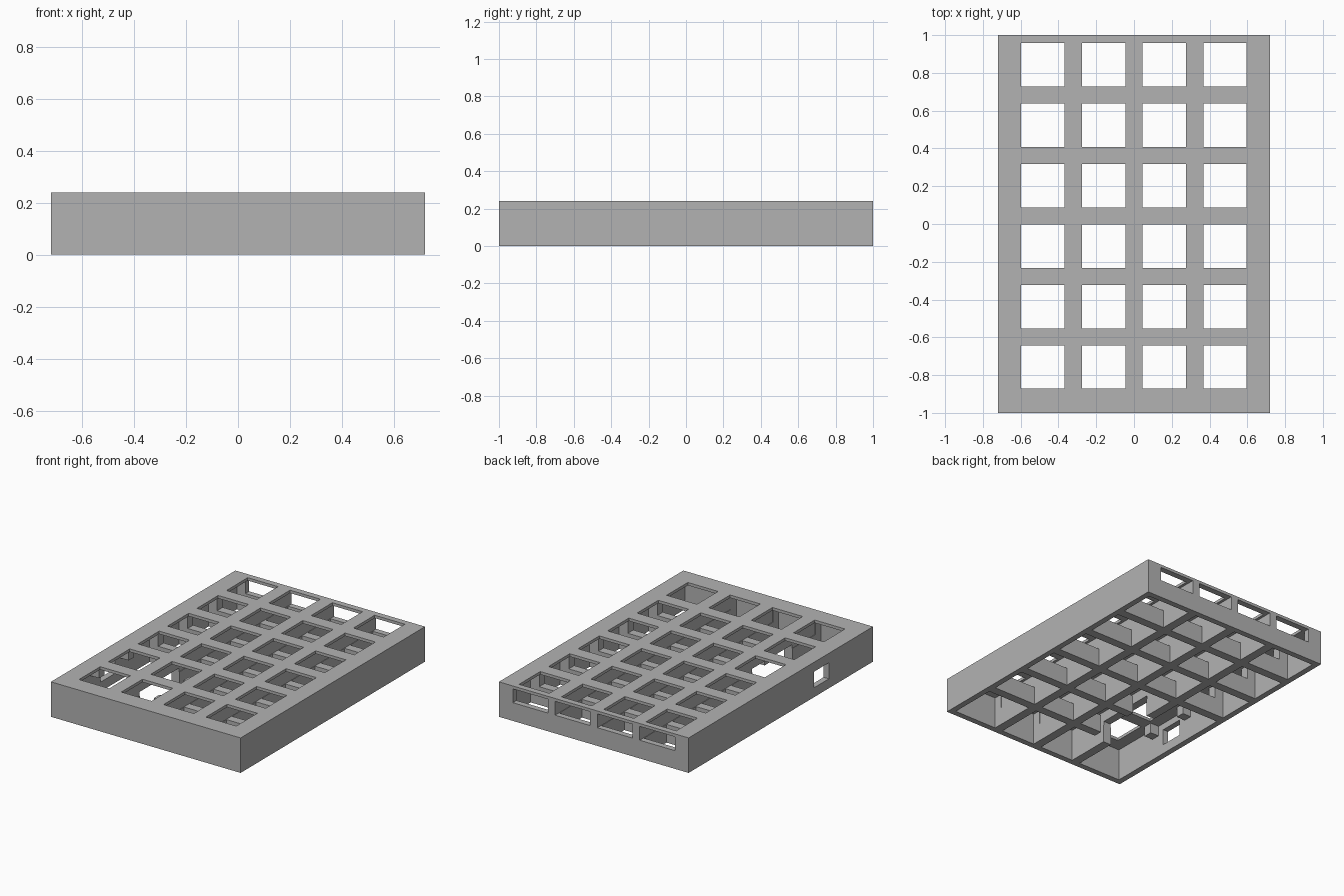
import bpy, bmesh

if "Cube" in bpy.data.objects:
    bpy.data.objects.remove(bpy.data.objects["Cube"])

W, L, H = 0.72, 1.0, 0.24          # half width, half length, height
PLATE = 0.22                       # underside of the top plate
WALL, RIB, HOLE, PITCH = 0.04, 0.06, 0.23, 0.32
COLS = [-0.482 + PITCH * i * 1.004 for i in range(4)]
ROWS = [-0.757 + PITCH * i for i in range(6)]

grey = bpy.data.materials.new("plain grey")
grey.use_nodes = True
grey.diffuse_color = (0.45, 0.45, 0.45, 1)
grey.node_tree.nodes["Principled BSDF"].inputs["Base Color"].default_value = (0.45, 0.45, 0.45, 1)


def boxes(name, spans):
    """One object made of boxes, each given as x, y and z ranges."""
    bm = bmesh.new()
    for span in spans:
        made = bmesh.ops.create_cube(bm, size=1)["verts"]
        for v in made:
            v.co = [(a + b) / 2 + c * (b - a) for c, (a, b) in zip(v.co, span)]
    mesh = bpy.data.meshes.new(name)
    bm.to_mesh(mesh)
    bm.free()
    mesh.materials.append(grey)
    obj = bpy.data.objects.new(name, mesh)
    bpy.context.collection.objects.link(obj)
    return obj


def around(c, size):
    return (c - size / 2, c + size / 2)


def cell(c, centres, limit):
    """Range of an open cell; the outer ones reach the shell wall."""
    lo, hi = around(c, PITCH - RIB)
    if c == centres[0]:
        lo = -limit + WALL
    if c == centres[-1]:
        hi = limit - WALL
    return (lo, hi)


case = boxes("key_case", [((-W, W), (-L, L), (0, H))])
grid = [(x, y) for x in COLS for y in ROWS]

cutters = [
    # open cells below the plate
    boxes("cells", [(cell(x, COLS, W), cell(y, ROWS, L), (-0.1, PLATE)) for x, y in grid]),
    # square key holes
    boxes("key_holes", [(around(x, HOLE), around(y, HOLE), (0.1, 0.4)) for x, y in grid]),
    # channels through the cross ribs and the back wall
    boxes("channels", [(around(x, 0.266), (-0.9, 1.1), (0.125, PLATE)) for x in COLS]),
    # room for the controller board
    boxes("board_bay", [((-W + WALL, -0.2), (-0.65, -0.22), (-0.1, 0.15))]),
    # cable port in the side wall
    boxes("cable_port", [((-0.8, -0.6), around(-0.44, 0.16), (0.065, 0.175))]),
]
for cutter in cutters:
    mod = case.modifiers.new(cutter.name, "BOOLEAN")
    mod.operation = "DIFFERENCE"
    mod.solver = "EXACT"
    mod.object = cutter

# bake the cuts and drop the cutters
bpy.context.view_layer.update()
final = bpy.data.meshes.new_from_object(case.evaluated_get(bpy.context.evaluated_depsgraph_get()))
case.modifiers.clear()
case.data = final
for cutter in cutters:
    bpy.data.objects.remove(cutter)
